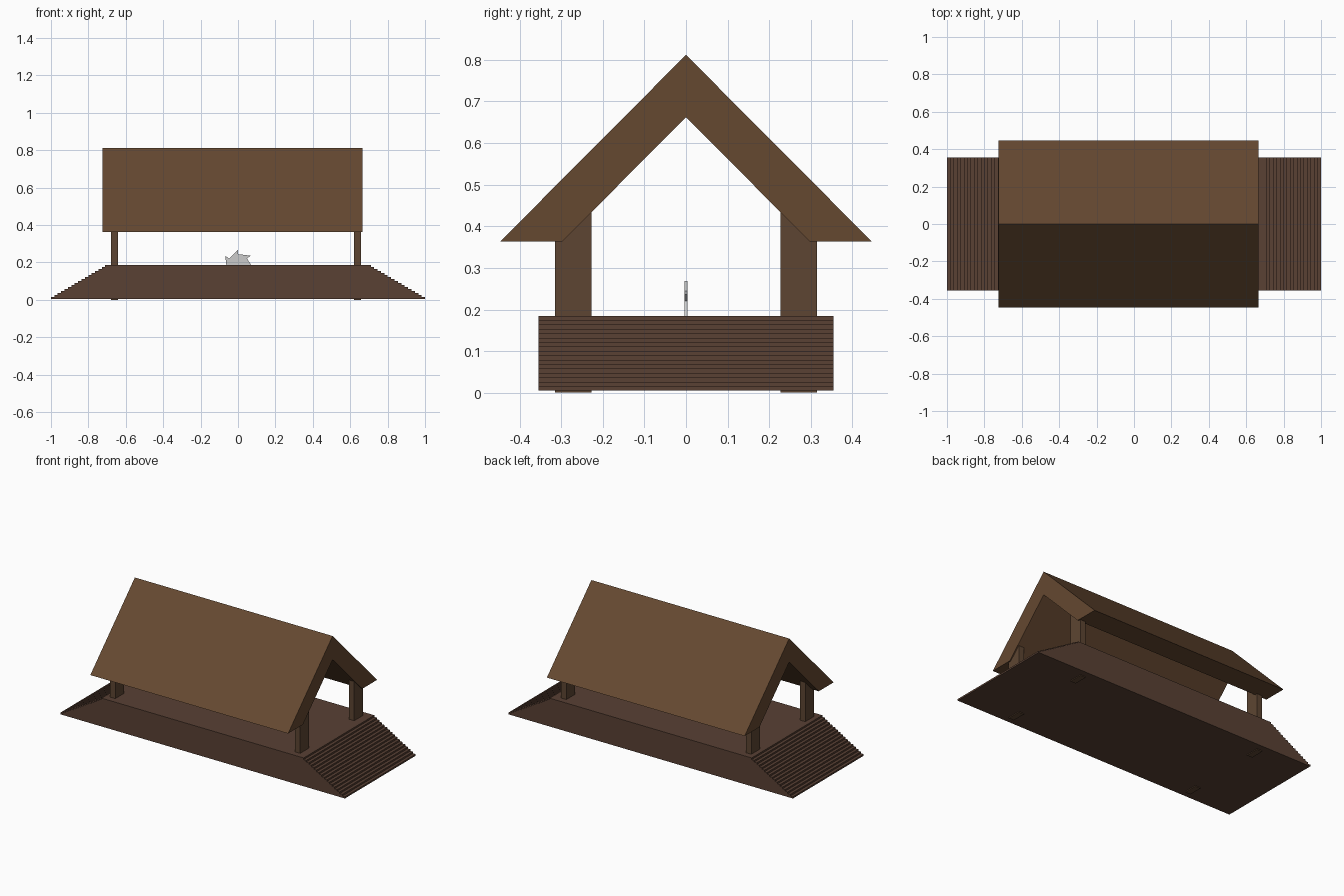
import bpy, bmesh, math

if "Cube" in bpy.data.objects:
    bpy.data.objects.remove(bpy.data.objects["Cube"])


def material(name, color):
    m = bpy.data.materials.new(name)
    m.diffuse_color = (*color, 1)
    m.use_nodes = True
    m.node_tree.nodes["Principled BSDF"].inputs["Base Color"].default_value = m.diffuse_color
    return m


def extrude_profile(name, points, direction, mat=None):
    """Closed outline extruded into a solid along a direction vector."""
    bm = bmesh.new()
    face = bm.faces.new([bm.verts.new(p) for p in points])
    ext = bmesh.ops.extrude_face_region(bm, geom=[face])
    verts = [v for v in ext["geom"] if isinstance(v, bmesh.types.BMVert)]
    bmesh.ops.translate(bm, vec=direction, verts=verts)
    bmesh.ops.recalc_face_normals(bm, faces=bm.faces)
    mesh = bpy.data.meshes.new(name)
    bm.to_mesh(mesh)
    bm.free()
    obj = bpy.data.objects.new(name, mesh)
    bpy.context.collection.objects.link(obj)
    if mat:
        mesh.materials.append(mat)
    return obj


deck_wood = material("deck_wood", (0.10, 0.052, 0.034))
roof_wood = material("roof_wood", (0.13, 0.065, 0.03))
post_wood = material("post_wood", (0.11, 0.06, 0.032))

# Platform with a flight of shallow steps at each end
STEPS, Z0, Z1, TOP = 17, 0.005, 0.185, 0.71
rise, run = (Z1 - Z0) / STEPS, (1 - TOP) / (STEPS - 1)
right = []
for i in range(STEPS):
    x = 1 - i * run
    right += [(x, Z0 + i * rise), (x, Z0 + (i + 1) * rise)]
outline = right + [(-x, z) for x, z in reversed(right)]
extrude_profile("stepped_platform", [(x, -0.355, z) for x, z in outline],
                (0, 0.71, 0), deck_wood)

# Gable roof: thick chevron section
gable = [(-0.447, 0.363), (0, 0.812), (0.447, 0.363),
         (0.298, 0.363), (0, 0.662), (-0.298, 0.363)]
extrude_profile("gable_roof", [(-0.725, y, z) for y, z in gable],
                (1.39, 0, 0), roof_wood)

# Four posts, tops buried in the roof, feet just below the platform
for end, x in (("left", -0.68), ("right", 0.62)):
    for side, y in (("front", -0.315), ("back", 0.227)):
        foot = [(x, y, 0), (x + 0.038, y, 0),
                (x + 0.038, y + 0.088, 0), (x, y + 0.088, 0)]
        extrude_profile(f"{side}_{end}_post", foot, (0, 0, 0.445), post_wood)

# Saw blade half sunk in the deck
TEETH = 7
blade = []
for i in range(TEETH):
    a = math.pi / 2 + i * math.tau / TEETH
    for r in (0.062, 0.087):
        blade.append((r * math.cos(a), -0.004, 0.182 + r * math.sin(a)))
extrude_profile("saw_blade", blade, (0, 0.008, 0))
